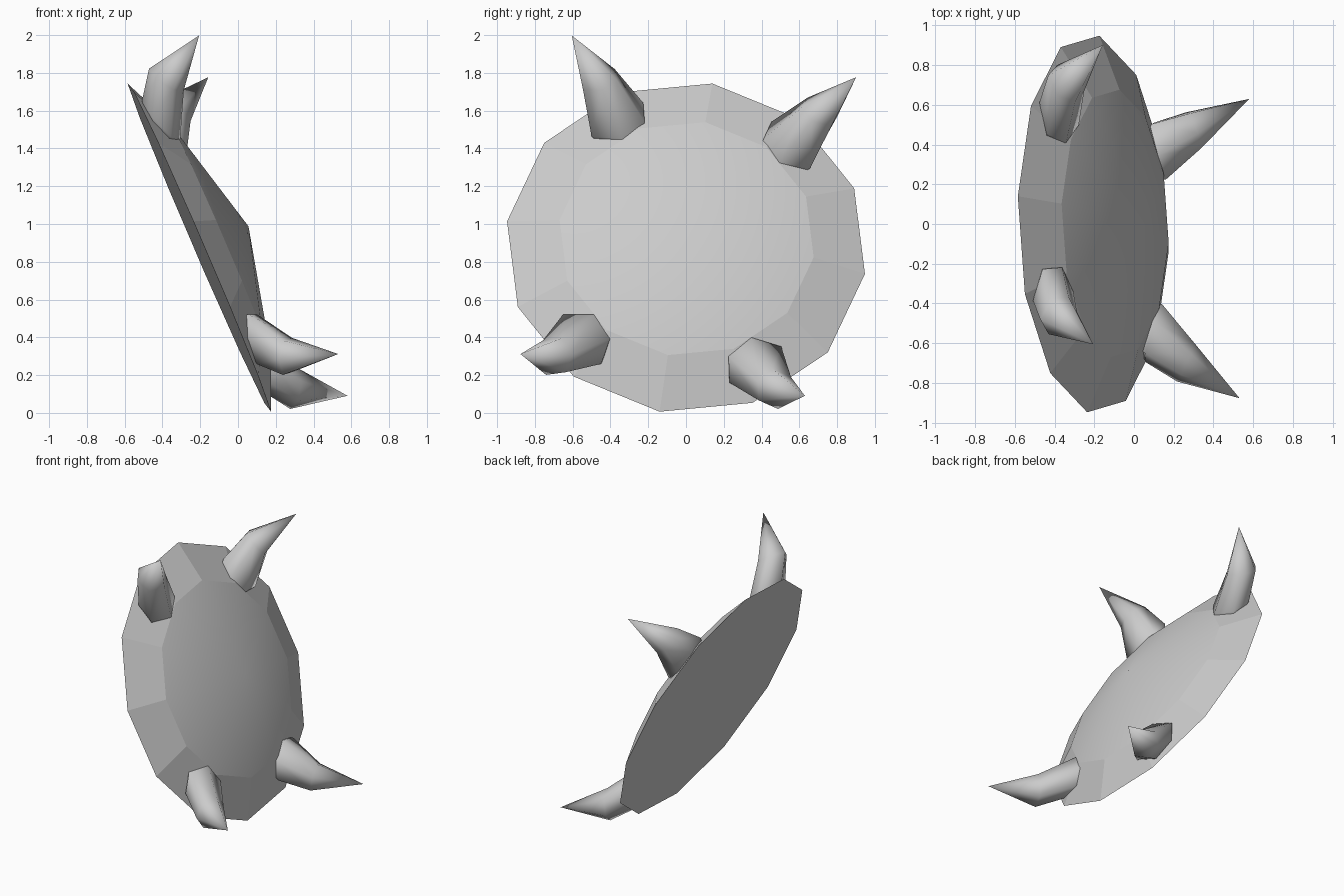
import bpy, bmesh, math
from mathutils import Vector, Matrix

if "Cube" in bpy.data.objects:
    bpy.data.objects.remove(bpy.data.objects["Cube"])

grey = bpy.data.materials.new("plain_grey")
grey.diffuse_color = (0.6, 0.6, 0.6, 1)
grey.use_nodes = True
grey.node_tree.nodes["Principled BSDF"].inputs["Base Color"].default_value = grey.diffuse_color

# Tilted frame of the shell: local x/y lie in its flat back, local z points outward
n = Vector((1, 0.031, 0.432)).normalized()
u = Vector((-0.38, 0.14, 0.87))
u = (u - n * u.dot(n)).normalized()
v = n.cross(u)
frame = Matrix((u, v, n)).transposed().to_4x4()
frame.translation = (-0.205, 0, 0.875)


def finish(bm, name):
    bmesh.ops.recalc_face_normals(bm, faces=bm.faces)
    me = bpy.data.meshes.new(name)
    bm.to_mesh(me)
    bm.free()
    me.transform(frame)
    me.materials.append(grey)
    ob = bpy.data.objects.new(name, me)
    bpy.context.collection.objects.link(ob)
    return ob


def bridge(bm, a, b, smooth):
    for i in range(len(a)):
        j = (i + 1) % len(a)
        bm.faces.new((a[i], a[j], b[j], b[i])).smooth = smooth


# Twelve-sided shell: flat back, faceted bevel, smooth low cone
SIDES = 12
bm = bmesh.new()
rings = []
for r, h in ((0.958, 0), (0.68, 0.12)):
    rings.append([bm.verts.new((r * math.cos(a), r * math.sin(a), h))
                  for a in (math.tau * i / SIDES for i in range(SIDES))])
bm.faces.new(rings[0])
bridge(bm, rings[0], rings[1], False)
apex = bm.verts.new((0, 0, 0.284))
for i in range(SIDES):
    bm.faces.new((rings[1][i], rings[1][(i + 1) % SIDES], apex)).smooth = True
finish(bm, "shell")

# Six-sided curved horn section: offsets along the radius and the tangent
SECTION = ((-0.018, 0.17), (-0.125, 0.05), (-0.097, -0.109),
           (0.018, -0.17), (0.125, -0.05), (0.097, 0.109))
ANGLE = math.radians(39.3)


def horn(name, su, sv):
    bm = bmesh.new()

    def vert(r, t, h):
        x = r * math.cos(ANGLE) - t * math.sin(ANGLE)
        y = r * math.sin(ANGLE) + t * math.cos(ANGLE)
        return bm.verts.new((su * x, sv * y, h))

    base = [vert(0.79 + d, -0.047 + t, 0.073 - 0.43 * d) for d, t in SECTION]
    root = [vert(0.76 + d * 0.9, -0.047 + t * 0.9, 0.05 - 0.3 * d) for d, t in SECTION]
    mid = [vert(1.0 + d * 0.68, -0.055 + t * 0.62, 0.18 - 0.5 * d) for d, t in SECTION]
    tip = vert(1.202, 0, 0.427)
    bm.faces.new(root)
    bridge(bm, root, base, True)
    bridge(bm, base, mid, True)
    for i in range(6):
        bm.faces.new((mid[i], mid[(i + 1) % 6], tip)).smooth = True
    finish(bm, name)


# Four horns mirrored across both axes of the shell
horn("horn_upper_front", 1, 1)
horn("horn_upper_back", 1, -1)
horn("horn_lower_front", -1, 1)
horn("horn_lower_back", -1, -1)
